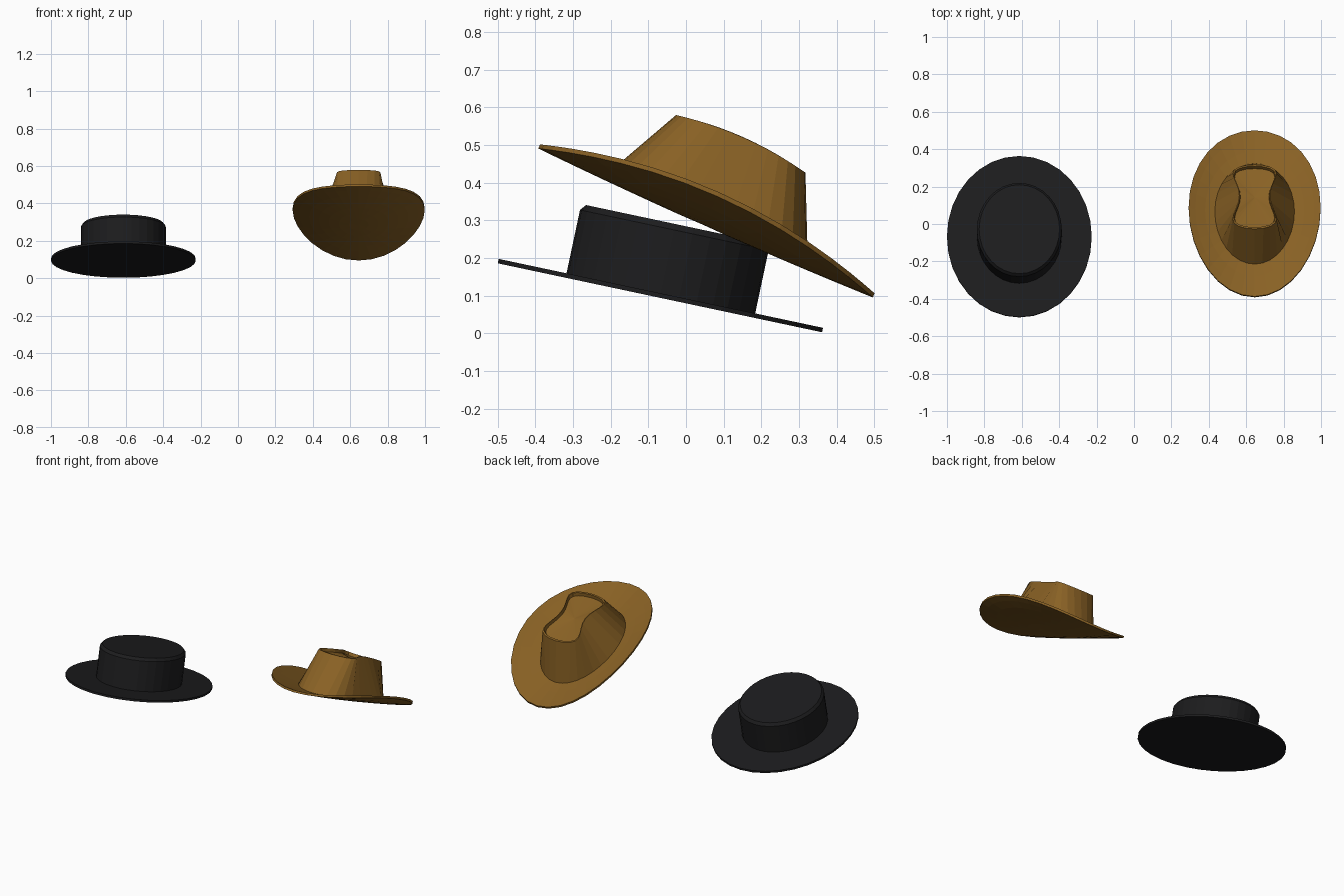
import bpy, bmesh
from math import sin, cos, pi, radians

if "Cube" in bpy.data.objects:
    bpy.data.objects.remove(bpy.data.objects["Cube"])

SEG = 32


def material(name, rgb):
    m = bpy.data.materials.new(name)
    m.diffuse_color = (*rgb, 1)
    m.use_nodes = True
    m.node_tree.nodes["Principled BSDF"].inputs["Base Color"].default_value = m.diffuse_color
    return m


def ellipse(rx, ry, z, curl=0.0):
    """Elliptical ring; curl lifts the sides with the square of x."""
    pts = []
    for i in range(SEG):
        t = 2 * pi * i / SEG
        x, y = rx * cos(t), ry * sin(t)
        pts.append((x, y, z + curl * x * x))
    return pts


def peanut(scale, z):
    """Pinched crown outline, wide at both ends and narrow at the middle."""
    pts = []
    for i in range(SEG):
        t = 2 * pi * i / SEG
        s = sin(t)
        x = cos(t) * (0.082 + 0.165 * s * s) * scale
        pts.append((x, 0.188 * s * scale, z - 0.018 * s * s))
    return pts


def loft(name, rings, mat, loc, tilt):
    """Skin a stack of rings and close both ends."""
    bm = bmesh.new()
    loops = [[bm.verts.new(p) for p in ring] for ring in rings]
    for a, b in zip(loops, loops[1:]):
        for i in range(SEG):
            j = (i + 1) % SEG
            bm.faces.new((a[i], a[j], b[j], b[i]))
    for lp in (loops[0], loops[-1]):
        c = bm.verts.new((0, 0, sum(v.co.z for v in lp) / SEG))
        for i in range(SEG):
            bm.faces.new((lp[i], lp[(i + 1) % SEG], c))
    bmesh.ops.recalc_face_normals(bm, faces=bm.faces)
    me = bpy.data.meshes.new(name)
    bm.to_mesh(me)
    bm.free()
    me.materials.append(mat)
    ob = bpy.data.objects.new(name, me)
    bpy.context.collection.objects.link(ob)
    ob.location = loc
    ob.rotation_euler.x = -radians(tilt)
    return ob


black = material("black_felt", (0.012, 0.012, 0.013))
brown = material("brown_felt", (0.25, 0.12, 0.018))

# Flat-topped black hat
at, tilt = (-0.613, -0.068, 0.1), 12
loft("black_brim", [ellipse(0.387, 0.44, -0.006), ellipse(0.387, 0.44, 0.006)],
     black, at, tilt)
loft("black_crown", [ellipse(0.227, 0.256, 0.0), ellipse(0.227, 0.256, 0.178),
                     ellipse(0.215, 0.243, 0.194)], black, at, tilt)

# Curled-brim brown hat: brim surface is a dished sheet with thickness
at, tilt, curl = (0.645, 0.055, 0.3), 24, 0.62
steps = (0.15, 0.3, 0.45, 0.6, 0.75, 0.9, 1.0)


def brim_ring(f, z):
    return ellipse(0.353 * f, 0.486 * f, z - 0.008 * (1 - f * f), curl)


brim = [brim_ring(f, -0.008) for f in steps] + [brim_ring(f, 0.004) for f in reversed(steps)]
loft("brown_brim", brim, brown, at, tilt)

# Pinched crown with a shallow recessed top
loft("brown_crown", [ellipse(0.215, 0.296, -0.004, 0.6), peanut(1.0, 0.24),
                     peanut(0.95, 0.241), peanut(0.92, 0.222)], brown, at, tilt)
